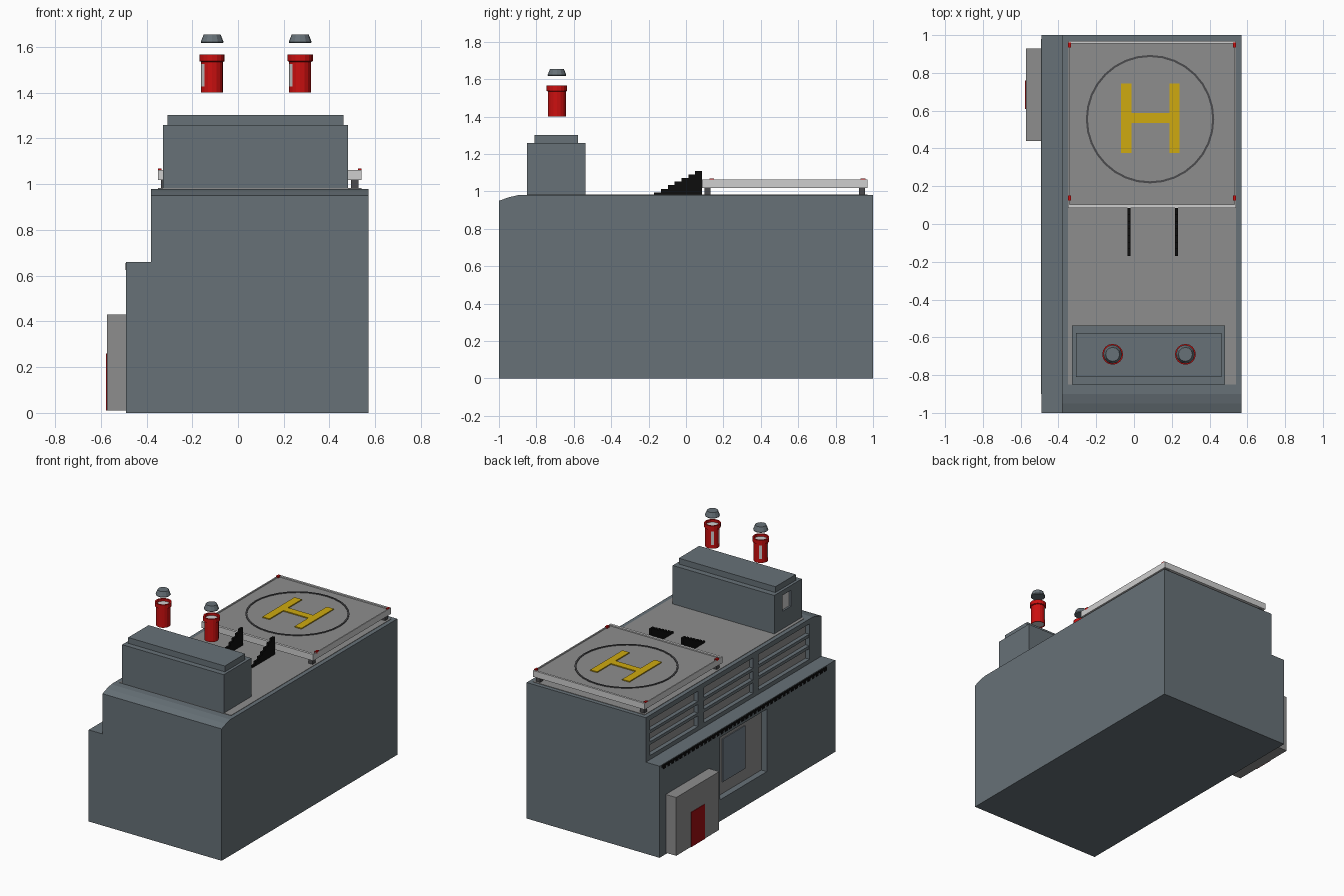
import bpy, bmesh, math

if "Cube" in bpy.data.objects:
    bpy.data.objects.remove(bpy.data.objects["Cube"])

def mat(name, r, g, b):
    m = bpy.data.materials.new(name)
    m.diffuse_color = (r, g, b, 1)
    m.use_nodes = True
    m.node_tree.nodes["Principled BSDF"].inputs["Base Color"].default_value = m.diffuse_color
    return m

SLATE = mat("slate_wall", .135, .165, .185)
GREY = mat("concrete_grey", .27, .27, .27)
LIGHT = mat("light_grey", .62, .62, .62)
RED = mat("red", .60, .005, .005)
DRED = mat("door_red", .35, .004, .006)
YELLOW = mat("yellow", .62, .40, .005)
BLACK = mat("black", .004, .004, .004)
DARK = mat("dark_grey", .07, .07, .075)
GLASS = mat("window_glass", .17, .21, .25)

def finish(name, bm, *mats):
    bmesh.ops.recalc_face_normals(bm, faces=bm.faces)
    me = bpy.data.meshes.new(name)
    bm.to_mesh(me)
    bm.free()
    ob = bpy.data.objects.new(name, me)
    bpy.context.collection.objects.link(ob)
    for m in mats:
        me.materials.append(m)
    return ob

def loft(bm, rings, closed=False):
    """Skin between rings of points; cap the ends or close the loop."""
    vs = [[bm.verts.new(p) for p in r] for r in rings]
    n = len(vs[0])
    pairs = list(zip(vs, vs[1:])) + ([(vs[-1], vs[0])] if closed else [])
    for a, b in pairs:
        for i in range(n):
            j = (i + 1) % n
            bm.faces.new((a[i], a[j], b[j], b[i]))
    if not closed:
        bm.faces.new(vs[0])
        bm.faces.new(vs[-1])

def boxes(name, m, *bounds):
    """One object of axis-aligned boxes: x0, x1, y0, y1, z0, z1."""
    bm = bmesh.new()
    for x0, x1, y0, y1, z0, z1 in bounds:
        loft(bm, [[(x0, y0, z), (x1, y0, z), (x1, y1, z), (x0, y1, z)] for z in (z0, z1)])
    return finish(name, bm, m)

def lathe(bm, cx, cy, prof, n, closed=False):
    loft(bm, [[(cx + r * math.cos(2 * math.pi * i / n), cy + r * math.sin(2 * math.pi * i / n), z)
               for i in range(n)] for r, z in prof], closed)

# main building: stepped section lofted along y, eased at the front roof edge
bm = bmesh.new()
loft(bm, [[(-.49, y, 0), (.57, y, 0), (.57, y, t), (-.38, y, t), (-.38, y, .66), (-.49, y, .66)]
          for y, t in ((-1, .95), (-.95, .968), (-.9, .98), (1, .98))])
body = finish("main_building", bm, SLATE)

# window recesses on the left side
bays = [(.406, .954), (-.223, .337), (-.863, -.28)]
cutter = boxes("recess_cutter", SLATE, (-.6, -.44, -.22, .315, .155, .605),
               *[(-.45, -.345, a, b, .69, .945) for a, b in bays])
cutter.hide_render = True

def cut(ob, tool):
    mod = ob.modifiers.new("recess", 'BOOLEAN')
    mod.operation = 'DIFFERENCE'
    mod.solver = 'EXACT'
    mod.object = tool
    bpy.context.view_layer.objects.active = ob
    bpy.ops.object.modifier_apply(modifier=mod.name)
    bpy.data.objects.remove(tool)

cut(body, cutter)
boxes("upper_window_backs", GREY, *[(-.349, -.344, a, b, .69, .945) for a, b in bays])
boxes("upper_window_bars", SLATE, *[(-.378, -.349, a, b, z, z + .022)
                                    for a, b in bays for z in (.765, .848)])
boxes("lower_window_surround", GREY, (-.446, -.438, -.22, .315, .155, .605))
boxes("lower_window_glass", GLASS, (-.452, -.446, -.03, .225, .24, .55))

# vent strip of small blocks under the ledge
boxes("ledge_vents", BLACK, (-.492, -.488, -.9, .98, .638, .655),
      *[(-.493, -.488, -.9 + .047 * i, -.873 + .047 * i, .624, .64) for i in range(40)])

# porch and door
boxes("porch", GREY, (-.573, -.49, .44, .93, .01, .43))
boxes("door", DRED, (-.577, -.573, .61, .76, .01, .26))

# roof deck and tower
boxes("roof_deck", GREY, (-.35, .54, -.85, .97, .977, .983))
tower = boxes("tower", SLATE, (-.328, .482, -.85, -.537, .98, 1.26))
tool = boxes("tower_cutter", SLATE, (-.4, -.31, -.727, -.633, 1.11, 1.225))
tool.hide_render = True
cut(tower, tool)
boxes("tower_window", LIGHT, (-.314, -.308, -.727, -.633, 1.11, 1.225))
boxes("tower_cap", SLATE, (-.308, .462, -.81, -.578, 1.26, 1.302))

# landing platform with rim, legs and corner lights
X0, X1, Y0, Y1 = -.35, .54, .085, .97
boxes("platform", GREY, (X0 + .008, X1 - .008, Y0 + .015, Y1 - .015, 1.02, 1.055))
boxes("platform_rim", LIGHT, (X0, X1, Y0, Y0 + .018, 1.018, 1.063),
      (X0, X1, Y1 - .015, Y1, 1.018, 1.063),
      (X0, X0 + .008, Y0 + .018, Y1 - .015, 1.018, 1.063),
      (X1 - .008, X1, Y0 + .018, Y1 - .015, 1.018, 1.063))
boxes("platform_legs", DARK, *[(x - .016, x + .016, y - .016, y + .016, .98, 1.02)
                               for x in (-.32, .51) for y in (.115, .94)])
boxes("corner_lights", RED, *[(x - .008, x + .008, y - .013, y + .013, 1.055, 1.069)
                              for x in (-.342, .532) for y in (.138, .947)])

# landing ring and marking
bm = bmesh.new()
lathe(bm, .085, .555, [(.34, 1.053), (.34, 1.06), (.329, 1.06), (.329, 1.053)], 32, True)
finish("landing_ring", bm, DARK)
boxes("landing_marking", YELLOW, (-.07, -.013, .377, .745, 1.053, 1.062),
      (.187, .242, .377, .745, 1.053, 1.062), (-.013, .187, .535, .588, 1.053, 1.062))

# stepped stair sides
steps = 7
prof = [(.085, .983), (-.17, .983)]
for i in range(steps):
    z = .995 + .115 * i / (steps - 1)
    y = -.17 + .255 * i / steps
    prof += [(y, z), (y + .255 / steps, z)]
bm = bmesh.new()
for x in (-.026, .226):
    loft(bm, [[(x + d, y, z) for y, z in prof] for d in (-.008, .008)])
finish("stair_sides", bm, BLACK)

# beacons: red housing with grey openings, lamp core, floating cap
for side, cx in (("left", -.113), ("right", .272)):
    cy = -.69
    bm = bmesh.new()
    lathe(bm, cx, cy, [(.048, 1.40), (.048, 1.428), (.048, 1.525), (.048, 1.535), (.055, 1.538),
                       (.055, 1.567), (.044, 1.567), (.044, 1.40)], 16, True)
    for f in bm.faces:
        c = f.calc_center_median()
        a = math.degrees(math.atan2(c.y - cy, c.x - cx)) % 360
        if 1.45 < c.z < 1.5 and (abs(a - 124) < 12 or abs(a - 202) < 13) \
                and math.hypot(c.x - cx, c.y - cy) > .0455:
            f.material_index = 1
    finish(side + "_beacon_housing", bm, RED, LIGHT)
    bm = bmesh.new()
    lathe(bm, cx, cy, [(.043, 1.405), (.043, 1.55)], 16)
    finish(side + "_beacon_lamp", bm, LIGHT)
    bm = bmesh.new()
    lathe(bm, cx, cy, [(.047, 1.617), (.05, 1.622), (.037, 1.655)], 12)
    finish(side + "_beacon_cap", bm, SLATE)
